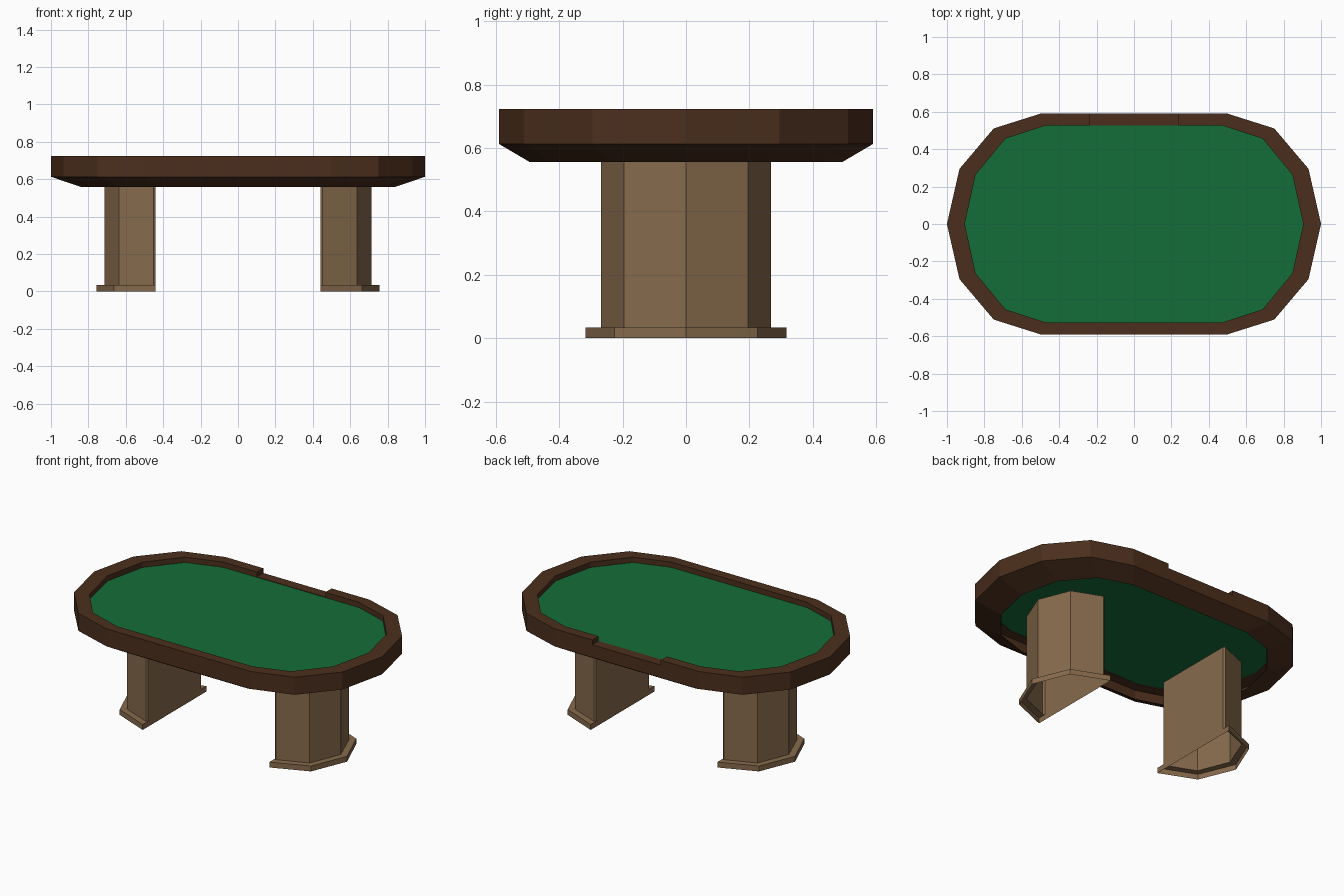
import bpy, bmesh
from math import sin, cos, pi

if "Cube" in bpy.data.objects:
    bpy.data.objects.remove(bpy.data.objects["Cube"])


def material(name, color):
    m = bpy.data.materials.new(name)
    m.diffuse_color = (*color, 1)
    m.use_nodes = True
    m.node_tree.nodes["Principled BSDF"].inputs["Base Color"].default_value = m.diffuse_color
    return m


WOOD = material("dark_wood", (0.07, 0.028, 0.012))
FELT = material("green_felt", (0.007, 0.155, 0.04))
LEG = material("light_wood", (0.24, 0.145, 0.072))


def make(name, bm, mat):
    bmesh.ops.recalc_face_normals(bm, faces=bm.faces)
    me = bpy.data.meshes.new(name)
    bm.to_mesh(me)
    bm.free()
    ob = bpy.data.objects.new(name, me)
    bpy.context.collection.objects.link(ob)
    me.materials.append(mat)
    return ob


def oval(bm, cx, rx, ry, z):
    """Two six-sided half ellipses joined by straight sides."""
    pts = [(cx + rx * cos(a), ry * sin(a)) for a in (-pi / 2 + pi / 6 * i for i in range(7))]
    pts += [(-x, -y) for x, y in pts]
    return [bm.verts.new((x, y, z)) for x, y in pts]


def bridge(bm, a, b, closed=True):
    n = len(a)
    for i in range(n if closed else n - 1):
        j = (i + 1) % n
        bm.faces.new((a[i], a[j], b[j], b[i]))


# Rim: top rail with a thin outer wall and skirt, swept round the table
bm = bmesh.new()
section = [(0.42, 0.415, 0.495, 0.557), (0.5, 0.5, 0.59, 0.613),
           (0.5, 0.5, 0.59, 0.723), (0.47, 0.435, 0.527, 0.723),
           (0.47, 0.435, 0.527, 0.685), (0.5, 0.496, 0.586, 0.685),
           (0.5, 0.496, 0.586, 0.615), (0.42, 0.413, 0.493, 0.559)]
loops = [oval(bm, *s) for s in section]
for k in range(len(loops)):
    bridge(bm, loops[k], loops[(k + 1) % len(loops)])
rim = make("table_rim", bm, WOOD)

# Dealer notch cut into the back of the rim
bm = bmesh.new()
bmesh.ops.create_cube(bm, size=1)
cutter = make("notch_cutter", bm, WOOD)
cutter.scale = (0.475, 0.3, 0.1)
cutter.location = (0, 0.6, 0.743)
cutter.hide_render = True
cutter.hide_viewport = True
cut = rim.modifiers.new("notch", "BOOLEAN")
cut.operation = "DIFFERENCE"
cut.solver = "EXACT"
cut.object = cutter

# Felt playing surface, a single sheet seen from above and below
bm = bmesh.new()
bm.faces.new(oval(bm, 0.47, 0.435, 0.527, 0.69))
make("felt_top", bm, FELT)

# Legs: hollow half-octagon columns with a flared foot, flat side inward
COLUMN = [(0.44, 0.262), (0.452, 0.269), (0.635, 0.196), (0.714, 0)]
FOOT = [(0.44, 0.317), (0.452, 0.312), (0.664, 0.225), (0.757, 0)]
for side, name in ((1, "right_leg"), (-1, "left_leg")):
    bm = bmesh.new()
    rows = []
    for half, z in ((FOOT, 0), (FOOT, 0.034), (COLUMN, 0.034), (COLUMN, 0.572)):
        pts = [(x, -y) for x, y in half] + half[-2::-1]
        rows.append([bm.verts.new((side * x, y, z)) for x, y in pts])
    for a, b in zip(rows, rows[1:]):
        bridge(bm, a, b, closed=False)
    bm.faces.new([r[0] for r in rows] + [r[-1] for r in reversed(rows)])
    bm.faces.new(rows[-1])
    make(name, bm, LEG)
